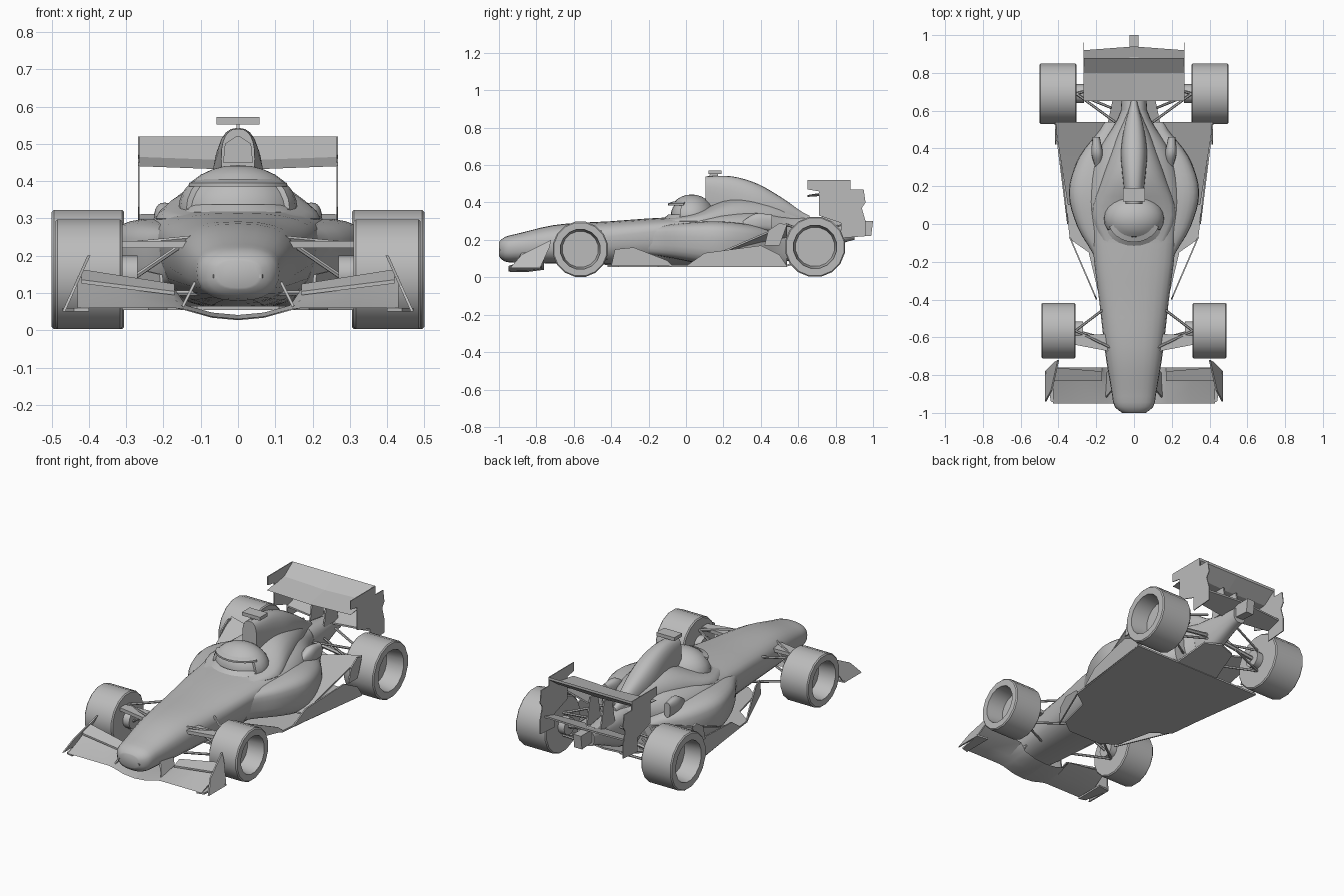
import bpy, bmesh, math
from math import sin, cos, tau, sqrt, copysign
from mathutils import Vector, Matrix

default_cube = bpy.data.objects.get("Cube")
if default_cube:
    bpy.data.objects.remove(default_cube)

grey = bpy.data.materials.new("body_grey")
grey.use_nodes = True
grey.diffuse_color = (.5, .5, .5, 1)
grey.node_tree.nodes["Principled BSDF"].inputs["Base Color"].default_value = grey.diffuse_color


def finish(name, bm, mirror=False, smooth=True):
    bmesh.ops.recalc_face_normals(bm, faces=bm.faces[:])
    mesh = bpy.data.meshes.new(name)
    bm.to_mesh(mesh)
    bm.free()
    mesh.materials.append(grey)
    part = bpy.data.objects.new(name, mesh)
    bpy.context.collection.objects.link(part)
    if mirror:
        part.modifiers.new("mirror", 'MIRROR')
    if smooth:
        bpy.ops.object.select_all(action='DESELECT')
        part.select_set(True)
        bpy.context.view_layer.objects.active = part
        bpy.ops.object.shade_smooth_by_angle(angle=math.radians(40))


def bridge(bm, rings):
    """Skin a row of closed rings and cap both ends."""
    loops = [[bm.verts.new(point) for point in ring] for ring in rings]
    count = len(loops[0])
    for near, far in zip(loops, loops[1:]):
        for i in range(count):
            j = (i + 1) % count
            bm.faces.new((near[i], near[j], far[j], far[i]))
    bm.faces.new(loops[0])
    bm.faces.new(loops[-1])


def skin(name, rings, mirror=True, smooth=True):
    bm = bmesh.new()
    bridge(bm, rings)
    finish(name, bm, mirror, smooth)


def along(keys, t):
    """Smooth curve through evenly spaced key values."""
    if not isinstance(keys, tuple):
        return keys
    last = len(keys) - 1
    i = min(int(t * last), last - 1)
    u = t * last - i
    before, start, end, after = (keys[min(max(k, 0), last)] for k in range(i - 1, i + 3))
    bend = 2 * before - 5 * start + 4 * end - after
    return start + u / 2 * (end - before + u * (bend + u * (3 * (start - end) + after - before)))


def loft(name, front, back, width, bottom, middle, top, centre=0, power=.8, blunt=0, mirror=False):
    """Rounded cross-sections swept from front to back; blunt rounds off the front end."""
    rings, steps, sides = [], 16, 24
    for step in range(steps + 1):
        t = step / steps
        if blunt:
            t *= t
        scale = sqrt(1 - max(0, 1 - t / blunt) ** 2 * .7) if blunt else 1
        half, mid, x = along(width, t) * scale, along(middle, t), along(centre, t)
        up, down = (along(top, t) - mid) * scale, (mid - along(bottom, t)) * scale
        ring = []
        for side in range(sides):
            c, s = cos(tau * side / sides), sin(tau * side / sides)
            height = up if s > 0 else down
            ring.append((x + copysign(abs(c) ** power, c) * half, front + (back - front) * t,
                         mid + copysign(abs(s) ** power, s) * height))
        rings.append(ring)
    skin(name, rings, mirror)


def panel(name, place, outline, push, mirror=True):
    """Thin plate: place() maps the outline into space, push is its thickness."""
    half = Vector(push) / 2
    points = [Vector(place(a, b)) for a, b in outline]
    skin(name, [[p - half for p in points], [p + half for p in points]], mirror, smooth=False)


def upright(x):
    return lambda y, z: (x, y, z)


def level(z):
    return lambda x, y: (x, y, z)


ACROSS, UP = (.008, 0, 0), (0, 0, .01)


def rods(name, pairs, radius=.007, sides=6):
    bm = bmesh.new()
    for start, end in pairs:
        start, end = Vector(start), Vector(end)
        turn = (end - start).to_track_quat('Z', 'Y')
        ring = [turn @ Vector((cos(tau * i / sides), sin(tau * i / sides), 0)) * radius for i in range(sides)]
        bridge(bm, [[start + p for p in ring], [end + p for p in ring]])
    finish(name, bm, mirror=True)


def wheel(name, y, radius, inside, outside, sides=16):
    # tyre outline swept round the axle, with a dished rim
    rim, edge, dish = radius * .72, .006, outside - .1
    profile = [(inside, rim / 3), (inside, radius - edge), (inside + edge, radius),
               (outside - edge, radius), (outside, radius - edge), (outside, rim),
               (dish, rim * .9), (dish, rim / 3)]
    turns = [tau * (i + .5) / sides for i in range(sides)]
    skin(name, [[(x, y + r * cos(a), radius + r * sin(a)) for a in turns] for x, r in profile])


# wheels, hubs and suspension: body ends of the arms run ahead of and behind the axle
for axle, y, radius, inside, outside, ahead, behind, rise in (
        ("front", -.565, .15, .31, .49, -.1, .16, .1), ("rear", .69, .163, .305, .5, -.15, .06, .13)):
    wheel(axle + "_wheel", y, radius, inside, outside)
    rods(axle + "_hub", [((inside + .02, y, radius), (inside - .04, y, radius))], .05, sides=12)
    for level_name, hub_z, body_z in (("upper", .23, rise + .15), ("lower", .1, rise)):
        rods(f"{axle}_{level_name}_wishbone",
             [((inside, y, hub_z), (.1, y + reach, body_z)) for reach in (ahead, behind)])
    rods(axle + "_push_rod", [((inside, y, .12), (.12, y + ahead / 2, rise + .15))])
rods("drive_shaft", [((.3, .69, .16), (0, .69, .2))], .012)
panel("steering_arm", level(.23), [(.1, -.68), (.31, -.64), (.31, -.59), (.1, -.58)], (0, 0, .02))

# nose, tub and gearbox
loft("nose", -1, -.1, width=(.105, .15, .185, .22), bottom=(.08, .07, .06), middle=(.155, .2, .25),
     top=(.215, .28, .3, .32), blunt=.06)
loft("tub", -.1, .6, width=(.22, .25, .2, .07), bottom=(.06, .06, .09), middle=(.25, .22),
     top=(.32, .35, .36, .32))
loft("gearbox", .6, .9, width=(.07, .04), bottom=(.09, .2), middle=(.23, .25), top=(.32, .29))
panel("nose_lip", level(.145), [(0, -1), (.065, -1), (.075, -.97), (0, -.97)], UP)

# side pods swelling out of the tub, and exhaust bumps
loft("side_pod", -.2, .54, width=(.05, .12, .15, .13, .05), bottom=(.12, .06, .06), middle=(.22, .21, .18),
     top=(.27, .29, .3, .28, .24), centre=(.15, .18, .195, .16, .11), power=.65, mirror=True)
loft("exhaust_fairing", .28, .46, width=(.01, .03, .02), bottom=.25, middle=(.28, .3),
     top=(.29, .34, .335), centre=(.19, .2), mirror=True)

# flared deck in front of the rear wheels, with skirt and fin
deck = []
for step in range(7):
    t = step / 6
    inner, outer, y = .3 - .16 * t, .35 + .07 * t, .1 + .44 * t
    low, high = .1 + .12 * t, .1 + .19 * t
    deck.append([(inner, y, low), (outer, y, high), (outer, y, high - .01), (inner, y, low - .01)])
skin("tail_deck", deck)
panel("side_skirt", lambda y, z: (.35 + y / 8, y, z), [(0, .06), (.54, .06), (.5, .12), (.4, .17), (.1, .13)], ACROSS)
panel("wheel_fin", upright(.415), [(.42, .17), (.5, .17), (.54, .28), (.5, .29), (.44, .25)], ACROSS)

# flat floor and short diffuser
panel("floor", level(.06), [(0, -.42), (.11, -.42), (.19, -.36), (.24, -.15), (.34, -.08), (.36, .1),
                            (.42, .54), (0, .54)], UP)
panel("diffuser", lambda x, y: (x, y, .06 + (y - .53) * .3), [(0, .53), (.14, .53), (.1, .72), (0, .75)], UP)

# cockpit surround, airbox and intake
loft("cockpit_surround", -.15, .64, width=(.14, .22, .17, .1, .02), bottom=.25, middle=.3,
     top=(.31, .35, .42, .4, .33), power=.9)
loft("airbox", .105, .66, width=(.045, .06, .07, .05, .015), bottom=.3, middle=(.46, .42, .37, .34, .3),
     top=(.54, .54, .5, .42, .33))
panel("airbox_intake", lambda x, z: (x, .1, z), [(0, .45), (.035, .45), (.03, .5), (0, .52)], UP[::-1])

# helmet with a recessed visor
bm = bmesh.new()
bmesh.ops.create_uvsphere(bm, u_segments=24, v_segments=14, radius=1)
shape = Matrix.Translation((0, .03, .325)) @ Matrix.Diagonal((.16, .125, .118, 1))
bmesh.ops.transform(bm, matrix=shape, verts=bm.verts)
centres = {face: face.calc_center_median() for face in bm.faces}
visor = [face for face, c in centres.items() if c.y < -.02 and .32 < c.z < .39]
bmesh.ops.inset_region(bm, faces=visor, thickness=.008, depth=-.012)
finish("helmet", bm)

# curved visor brow and low windscreen
for name, z, radius, height in (("visor_brow", .395, .14, .01), ("windscreen", .317, .165, .02)):
    rings = []
    for step in range(11):
        angle = math.radians(200 + 14 * step)
        section = ((radius - .03, z), (radius, z - height), (radius, z), (radius - .03, z + height))
        rings.append([(r * cos(angle), .03 + .9 * r * sin(angle), h) for r, h in section])
    skin(name, rings, mirror=False)

# camera pod
panel("camera_stalk", upright(0), [(.12, .53), (.17, .53), (.17, .56), (.13, .56)], ACROSS, mirror=False)
panel("camera_pod", level(.562), [(0, .12), (.058, .12), (.058, .19), (0, .19)], (0, 0, .02))

# front wing: low centre blade, raised flaps outboard
wing = []
for x in (0, .07, .14, .17, .3, .43):
    lead = .03 + .03 * min(1, x / .15) ** 2
    trail = lead + (.01 if x < .15 else .03 + x / 8)
    mid = lead + (trail - lead) * .3
    wing.append([(x, -.95, lead), (x, -.86, mid + .008), (x, -.76, trail), (x, -.86, mid - .006)])
skin("front_wing", wing)
panel("front_flap", lambda x, y: (x, y, .09 + x / 8 + (y + .8) * .4),
      [(.17, -.83), (.42, -.83), (.42, -.76), (.17, -.78)], UP)
panel("front_endplate", lambda y, z: (.49 - z * .45, y, z),
      [(-.94, .05), (-.88, .12), (-.72, .2), (-.73, .16), (-.78, .05)], ACROSS)
panel("front_wing_foot", level(.055), [(.4, -.95), (.44, -.94), (.47, -.78), (.4, -.77)], UP)
panel("front_pylon", lambda y, z: (.18 - z / 2, y, z), [(-.92, .06), (-.79, .07), (-.76, .14), (-.88, .13)], ACROSS)

# barge boards
panel("barge_board", lambda y, z: (.37 + y * .43, y, z), [(-.4, .06), (-.38, .15), (-.28, .16), (-.1, .09), (-.07, .06)],
      ACROSS)

# rear wing: flat main plane with a steep flap, slightly lower in the centre
skin("rear_wing", [[(x, .65, .43 + lift), (x, .8, .455 + lift), (x, .88, .52), (x, .88, .505), (x, .8, .44 + lift)]
                   for x, lift in ((0, 0), (.268, .01))], smooth=False)
panel("rear_endplate", upright(.266), [
    (.65, .52), (.88, .52), (.88, .47), (.95, .47), (.96, .4), (.94, .37), (.96, .3), (.96, .22),
    (.83, .21), (.83, .29), (.71, .33), (.71, .46), (.65, .47)], (.005, 0, 0))
panel("rear_pylon", upright(.045), [(.72, .28), (.85, .28), (.82, .44), (.75, .44)], ACROSS)
panel("beam_wing", lambda x, y: (x, y, .27 + (y - .8) * .3), [(0, .8), (.266, .83), (.266, .92), (0, .94)], UP)
panel("tail_light", upright(0), [(.85, .23), (.99, .22), (1, .3), (.87, .3)], (.05, 0, 0), mirror=False)
